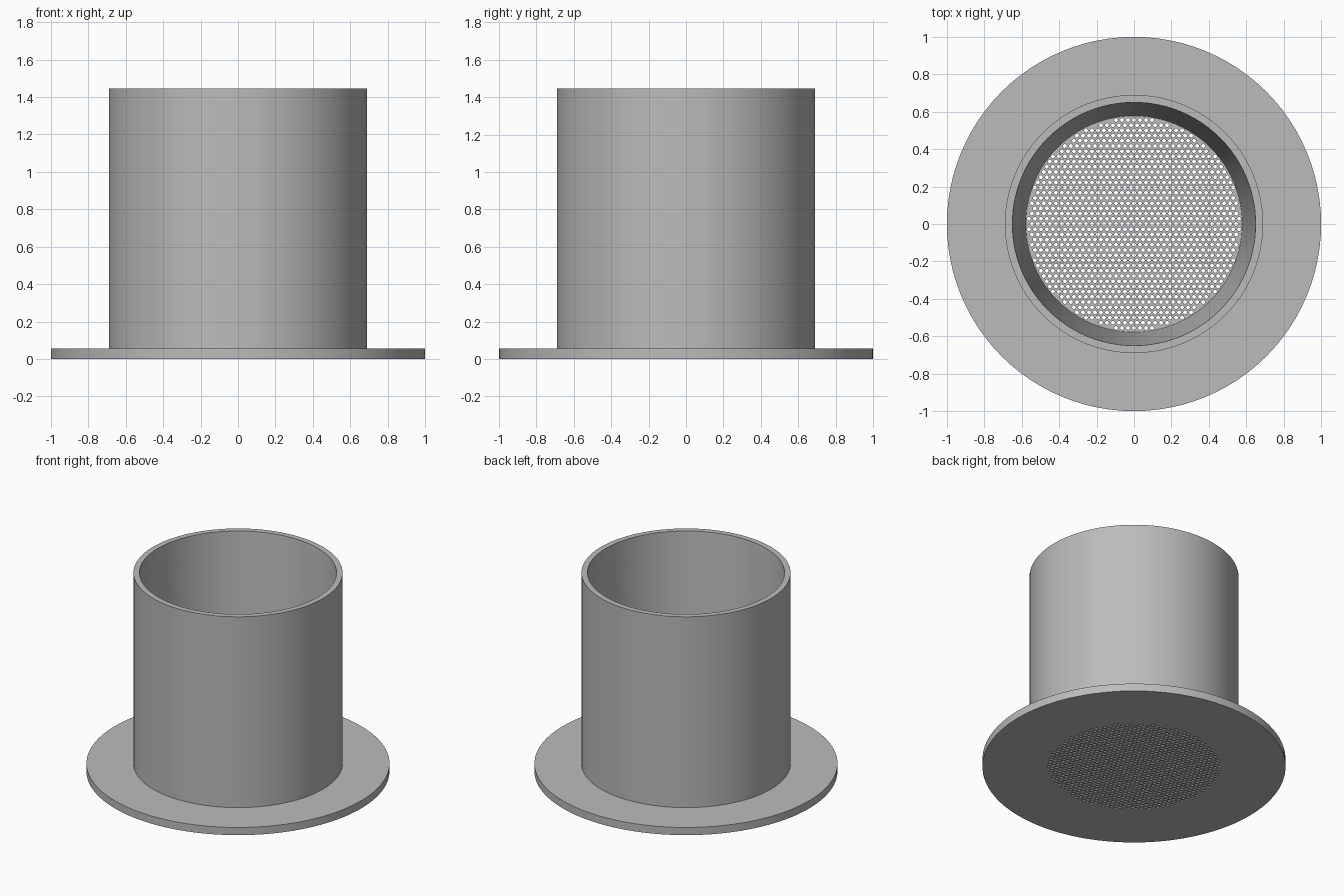
import bpy, bmesh
from math import cos, sin, pi, sqrt, hypot

cube = bpy.data.objects.get("Cube")
if cube:
    bpy.data.objects.remove(cube, do_unlink=True)

FLANGE_R, FLANGE_H = 1.0, 0.056
TUBE_R, RIM_R, FLOOR_R, TOP = 0.69, 0.65, 0.578, 1.445
PITCH, HOLE_R = 0.0321, 0.0107

grey = bpy.data.materials.new("plain_grey")
grey.use_nodes = True
colour = (0.5, 0.5, 0.5, 1)
grey.diffuse_color = colour
grey.node_tree.nodes["Principled BSDF"].inputs["Base Color"].default_value = colour


def finish(obj):
    obj.data.materials.append(grey)
    bpy.ops.object.select_all(action='DESELECT')
    obj.select_set(True)
    bpy.context.view_layer.objects.active = obj
    bpy.ops.object.shade_smooth_by_angle(angle=pi / 6)


def add_ring(curve, x, y, radius, sides):
    spline = curve.splines.new('POLY')
    spline.points.add(sides - 1)
    for i, p in enumerate(spline.points):
        a = 2 * pi * i / sides
        p.co = (x + radius * cos(a), y + radius * sin(a), 0, 1)
    spline.use_cyclic_u = True


# Flange disc, perforated with staggered holes inside the tube
curve = bpy.data.curves.new("flange_outline", 'CURVE')
curve.dimensions = '2D'
curve.fill_mode = 'BOTH'
curve.extrude = FLANGE_H / 2
add_ring(curve, 0, 0, FLANGE_R, 96)
row_step = PITCH * sqrt(3) / 2
for row in range(-22, 23):
    for col in range(-22, 23):
        x, y = (col + (row % 2) / 2) * PITCH, row * row_step
        if hypot(x, y) < FLOOR_R - HOLE_R:
            add_ring(curve, x, y, HOLE_R, 8)
outline = bpy.data.objects.new("flange_outline", curve)
bpy.context.collection.objects.link(outline)
bpy.context.view_layer.update()
mesh = bpy.data.meshes.new_from_object(outline.evaluated_get(bpy.context.evaluated_depsgraph_get()))
bpy.data.objects.remove(outline, do_unlink=True)
mesh.materials.clear()
bm = bmesh.new()
bm.from_mesh(mesh)
bmesh.ops.remove_doubles(bm, verts=bm.verts, dist=1e-5)
bmesh.ops.translate(bm, verts=bm.verts, vec=(0, 0, FLANGE_H / 2))
bmesh.ops.recalc_face_normals(bm, faces=bm.faces)
bm.to_mesh(mesh)
bm.free()
flange = bpy.data.objects.new("perforated_flange", mesh)
bpy.context.collection.objects.link(flange)
finish(flange)

# Tube wall, tapering inward towards the floor
profile = [(TUBE_R, FLANGE_H), (TUBE_R, TOP), (RIM_R, TOP), (FLOOR_R, FLANGE_H)]
bm = bmesh.new()
verts = [bm.verts.new((r, 0, z)) for r, z in profile]
edges = [bm.edges.new(pair) for pair in zip(verts, verts[1:])]
bmesh.ops.spin(bm, geom=verts + edges, cent=(0, 0, 0), axis=(0, 0, 1), angle=2 * pi, steps=96)
bmesh.ops.remove_doubles(bm, verts=bm.verts, dist=1e-5)
bmesh.ops.recalc_face_normals(bm, faces=bm.faces)
# Open shell: make the outer wall face outward
bm.faces.ensure_lookup_table()
outer = max(bm.faces, key=lambda f: f.calc_center_median().xy.length)
if outer.normal.dot(outer.calc_center_median()) < 0:
    bmesh.ops.reverse_faces(bm, faces=bm.faces)
mesh = bpy.data.meshes.new("tube")
bm.to_mesh(mesh)
bm.free()
tube = bpy.data.objects.new("tube", mesh)
bpy.context.collection.objects.link(tube)
finish(tube)
